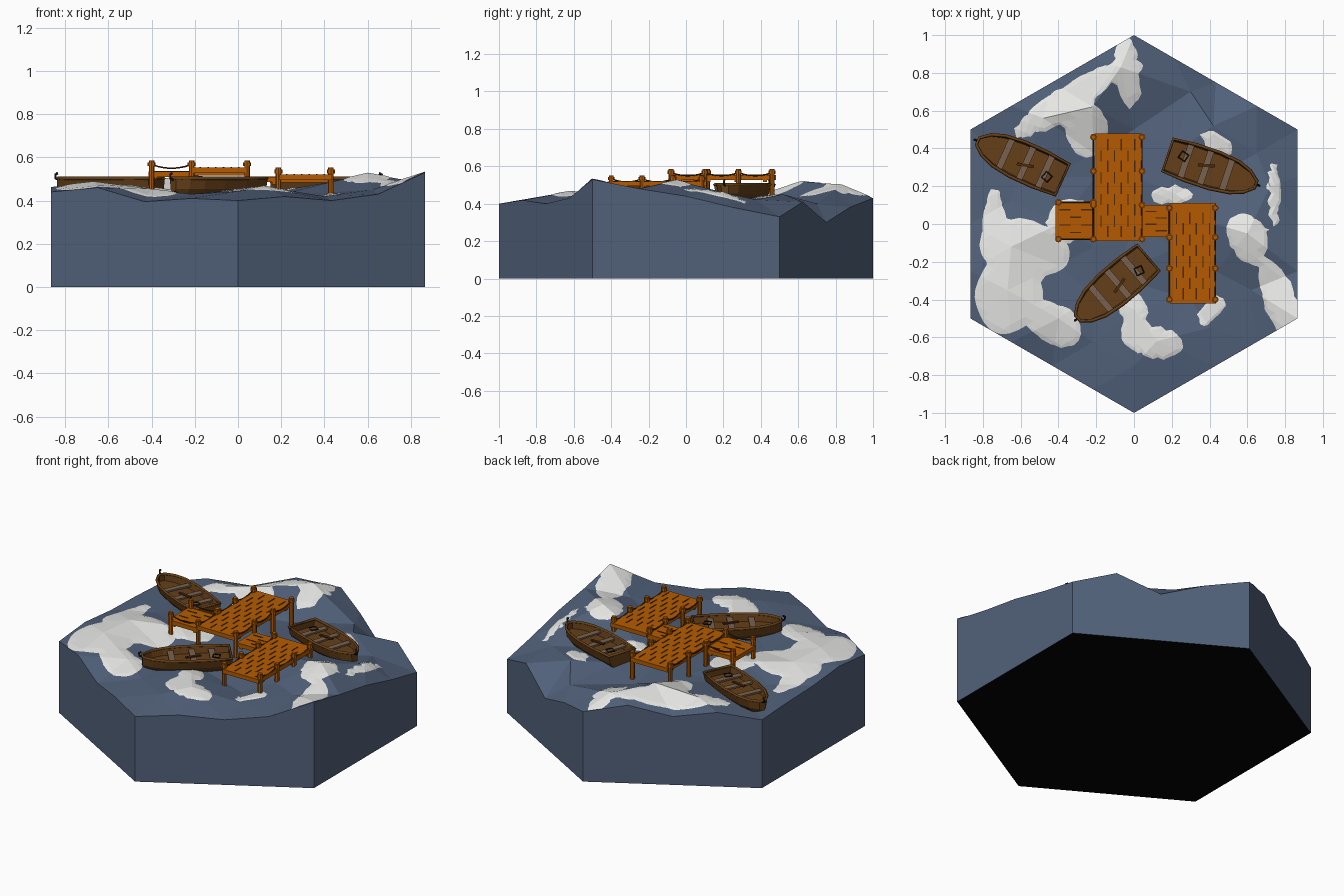
import bpy, bmesh, math, random
from mathutils import Matrix

if "Cube" in bpy.data.objects:
    bpy.data.objects.remove(bpy.data.objects["Cube"])
random.seed(4)

def mat(name, c):
    m = bpy.data.materials.new(name)
    m.diffuse_color = (*c, 1)
    m.use_nodes = True
    m.node_tree.nodes["Principled BSDF"].inputs["Base Color"].default_value = m.diffuse_color
    return m
WATER = mat("sea blue", (.083, .12, .195))
FOAM = mat("foam white", (.8, .8, .78))
ORANGE = mat("dock orange wood", (.46, .105, 0))
HULL = mat("boat brown", (.13, .05, .009))
SEAT = mat("seat grey brown", (.19, .12, .075))
DARK = mat("dark wood", (.07, .022, .004))
IRON = mat("iron black", (.01, .01, .01))
BASE = mat("underside black", (.001, .001, .001))

def finish(bm, name, m, M=None):
    me = bpy.data.meshes.new(name)
    bm.to_mesh(me)
    bm.free()
    me.materials.append(m)
    ob = bpy.data.objects.new(name, me)
    bpy.context.collection.objects.link(ob)
    if M:
        ob.matrix_world = M
    return ob

def boxes(name, m, items, M=None):
    """items: (centre, size, turn about z)"""
    bm = bmesh.new()
    for c, s, a in items:
        bmesh.ops.create_cube(bm, size=1, matrix=Matrix.Translation(c) @ Matrix.Rotation(a, 4, 'Z')
                              @ Matrix.Diagonal((*s, 1)))
    return finish(bm, name, m, M)

def tubes(name, m, paths, r, M=None, closed=False, res=0):
    cu = bpy.data.curves.new(name, 'CURVE')
    cu.dimensions, cu.bevel_depth, cu.bevel_resolution = '3D', r, res
    cu.use_fill_caps = True
    for p in paths:
        s = cu.splines.new('POLY')
        s.points.add(len(p) - 1)
        s.use_cyclic_u = closed
        for pt, co in zip(s.points, p):
            pt.co = (*co, 1)
    cu.materials.append(m)
    ob = bpy.data.objects.new(name, cu)
    bpy.context.collection.objects.link(ob)
    if M:
        ob.matrix_world = M
    return ob

# ---- wave heights: rim first, then crests and troughs (x, y, z)
RIM = [(0, -1, .40), (.866, -.5, .53), (.866, .5, .33), (0, 1, .43), (-.866, .5, .42), (-.866, -.5, .44),
       (.866, -.25, .48), (.866, 0, .44), (.866, .25, .38), (.65, .625, .41), (.43, .75, .30), (.22, .875, .38),
       (-.43, .75, .42), (-.866, 0, .44), (-.65, -.625, .46), (-.43, -.75, .395), (-.22, -.875, .41),
       (.43, -.75, .40), (.65, -.625, .43)]
CRESTS = [(-.07, .83, .50), (-.22, .62, .52), (-.08, .65, .44), (.1, .7, .48), (-.48, .56, .475), (0, .5, .41),
          (-.65, -.12, .48), (-.67, -.35, .485), (-.4, -.22, .43), (-.4, 0, .46), (-.4, -.5, .45),
          (.12, -.62, .465), (0, -.45, .45), (.6, -.05, .525), (.62, -.35, .45), (.72, .2, .46), (.42, .52, .45),
          (.3, -.4, .40), (.43, .25, .42), (0, 0, .42), (-.2, .25, .43), (-.6, .27, .425), (-.1, -.28, .42),
          (.22, .16, .45), (.3, .7, .40), (.4, -.55, .42)]

def wave(x, y):
    n = d = 0
    for a, b, z in RIM + CRESTS:
        w = 1 / (((x - a) ** 2 + (y - b) ** 2) ** 2 + 1e-7)
        n += w * z
        d += w
    return n / d

# ---- sea block: triangular lattice over the hexagon, inner points pulled onto the crests
bm = bmesh.new()
V, free = {}, []
for a in range(-4, 5):
    for b in range(-4, 5):
        ring = max(abs(a), abs(b), abs(a - b))
        if ring <= 4:
            V[a, b] = bm.verts.new((.2165 * b, .25 * a - .125 * b, 0))
            if ring < 4:
                free.append(V[a, b])
for x, y, z in CRESTS:
    v = min(free, key=lambda v: math.hypot(v.co.x - x, v.co.y - y))
    if math.hypot(v.co.x - x, v.co.y - y) < .13:
        v.co.x, v.co.y = x, y
        free.remove(v)
for v in bm.verts:
    v.co.z = wave(v.co.x, v.co.y)
for a, b in V:
    for t in [((a + 1, b + 1), (a + 1, b)), ((a, b + 1), (a + 1, b + 1))]:
        if all(k in V for k in t):
            bm.faces.new((V[a, b], V[t[0]], V[t[1]]))
top = bm.copy()
rim = [e for e in bm.edges if e.is_boundary]
for v in bmesh.ops.extrude_edge_only(bm, edges=rim)['geom']:
    if isinstance(v, bmesh.types.BMVert):
        v.co.z = 0
bmesh.ops.holes_fill(bm, edges=[e for e in bm.edges if e.is_boundary], sides=0)
bmesh.ops.recalc_face_normals(bm, faces=bm.faces)
for f in bm.faces:
    f.material_index = int(all(v.co.z < .01 for v in f.verts))
finish(bm, "sea_block", WATER).data.materials.append(BASE)

# ---- foam patches: thin sheet that rises out of the water inside ellipses (x, y, rx, ry, degrees)
PATCHES = [(-.36, .65, .34, .08, 33), (-.03, .8, .07, .19, 5), (-.25, .5, .11, .14, 0), (-.58, -.13, .24, .15, -10),
           (-.66, -.38, .18, .2, 0), (-.42, -.53, .16, .11, -30), (-.74, 0, .06, .18, 0), (.1, -.62, .17, .085, -15),
           (0, -.47, .07, .14, 20), (.6, -.07, .1, .14, 30), (.78, -.42, .09, .26, 20), (.74, .16, .035, .17, 0),
           (.44, .43, .1, .05, -30), (.2, .15, .12, .05, 0), (.41, -.46, .05, .1, -40), (-.33, .02, .13, .11, 0)]

def foam(x, y):
    best = -9
    for cx, cy, rx, ry, deg in PATCHES:
        a = math.radians(deg)
        u, v = x - cx, y - cy
        r = math.hypot((u * math.cos(a) + v * math.sin(a)) / rx, (v * math.cos(a) - u * math.sin(a)) / ry)
        best = max(best, 1 - r + .07 * math.sin(19 * x) * math.cos(17 * y))
    return max(-.006, min(.004, best * .03))

bmesh.ops.subdivide_edges(top, edges=top.edges, cuts=5, use_grid_fill=True)
lift = {v: foam(v.co.x, v.co.y) for v in top.verts}
sunk = [f for f in top.faces if all(lift[v] <= 0 for v in f.verts)]
for v, d in lift.items():
    v.co.z += d
bmesh.ops.delete(top, geom=sunk, context='FACES')
finish(top, "foam", FOAM)

# ---- dock: platforms and walkways with staggered dark seams between the boards
def deck(name, x0, x1, y0, y1, z, along_y):
    sx, sy, xm, ym = x1 - x0, y1 - y0, (x0 + x1) / 2, (y0 + y1) / 2
    n = 7 if along_y else 5
    length = sy if along_y else sx
    marks = []
    for i in range(1, n):
        s = .05 + .055 * (i % 2)
        while s < length - .03:
            marks.append(((x0 + i * sx / n, y0 + s, z), (.007, .06, .004), 0) if along_y else
                         ((x0 + s, y0 + i * sy / n, z), (.06, .007, .004), 0))
            s += .115
    beams = [((xm, y0 + f * sy, z - .03), (sx - .01, .02, .012), 0) for f in (.1, .37, .63, .9)] \
        if along_y else [((x0 + f * sx, ym, z - .03), (.02, sy - .01, .012), 0) for f in (.15, .85)]
    boxes(name + "_boards", ORANGE, [((xm, ym, z - .0125), (sx, sy, .025), 0)] + beams)
    boxes(name + "_seams", DARK, marks)

deck("back_platform", -.21, .04, -.09, .48, .553, True)
deck("front_platform", .19, .435, -.42, .11, .52, True)
deck("left_walkway", -.415, -.21, -.085, .115, .535, False)
deck("middle_walkway", .04, .19, -.07, .1, .51, False)

# ---- posts with collars, and sagging ropes along each row
rows = [([(x, y) for y in (-.08, .1, .28, .46)], .585) for x in (-.215, .042)]
rows += [([(x, y) for y in (-.40, -.235, -.07, .085)], .552) for x in (.187, .43)]
rows += [([(-.4, y), (-.215, y)], .585) for y in (-.08, .115)]
bm, ropes = bmesh.new(), []
for pts, z in rows:
    for x, y in pts:
        for r, lo, hi in ((.013, .36, z), (.018, z - .026, z - .008)):
            bmesh.ops.create_cone(bm, cap_ends=True, segments=8, radius1=r, radius2=r, depth=hi - lo,
                                  matrix=Matrix.Translation((x, y, (lo + hi) / 2)))
    for (a, b), (c, d) in zip(pts, pts[1:]):
        ropes.append([(a + (c - a) * t / 6, b + (d - b) * t / 6, z - .018 - .07 * (t / 6) * (1 - t / 6))
                      for t in range(7)])
finish(bm, "dock_posts", ORANGE)
tubes("dock_ropes", DARK, ropes, .004, res=1)

# ---- rowing boats, stern at the origin, bow along +x
STATIONS = [(0, .09, 0), (.13, .1, 0), (.26, .1, 0), (.37, .086, .003), (.44, .06, .012), (.49, .02, .03)]

def boat(n, x, y, deg):
    M = Matrix.Translation((x, y, .415)) @ Matrix.Rotation(math.radians(deg), 4, 'Z')
    name = "boat_%d_" % n
    bm = bmesh.new()
    secs = []
    for sx, w, k in STATIONS:
        secs.append([bm.verts.new((sx, f * w, max(z, k))) for f, z in
                     ((-1, .085), (-.88, .04), (-.55, .002), (.55, .002), (.88, .04), (1, .085))])
    for a, b in zip(secs, secs[1:]):
        for i in range(5):
            bm.faces.new((a[i], b[i], b[i + 1], a[i + 1]))
    bm.faces.new(secs[0])
    bm.faces.new(secs[-1])
    bmesh.ops.recalc_face_normals(bm, faces=bm.faces)
    hull = finish(bm, name + "hull", HULL, M)
    so = hull.modifiers.new("wall", 'SOLIDIFY')
    so.thickness, so.offset = .008, 0
    # raised floor keeps the waves out
    bm = bmesh.new()
    bm.faces.new([bm.verts.new((sx, s * w * .9, .048)) for s, st in ((-1, STATIONS), (1, STATIONS[::-1]))
                  for sx, w, k in st])
    finish(bm, name + "floor", HULL, M)
    side = [(sx, w, .087) for sx, w, k in STATIONS]
    tubes(name + "gunwale", HULL, [side + [(sx, -w, z) for sx, w, z in side[::-1]]], .009, M, True)
    boxes(name + "seats", SEAT, [((sx, 0, .068), (.035, w, .01), 0) for sx, w in
                                 ((.1, .185), (.21, .19), (.33, .175))], M)
    # oar lying over the seats
    boxes(name + "oar", DARK, [((.21, .012, .076), (.09, .016, .008), .25)], M)
    # iron lantern frame by the stern and hook at the bow
    q = [(.08 + .028 * math.cos(a), .02 + .028 * math.sin(a), .077) for a in (.5, 2.07, 3.64, 5.21)]
    tubes(name + "lantern_frame", IRON, [q], .004, M, True)
    tubes(name + "bow_hook", IRON, [[(.49, 0, .08), (.51, 0, .088), (.512, 0, .105), (.5, 0, .112)]], .006, M)

boat(1, -.38, .235, 155.5)
boat(2, .18, .365, -18.5)
boat(3, .075, -.18, 220.5)
